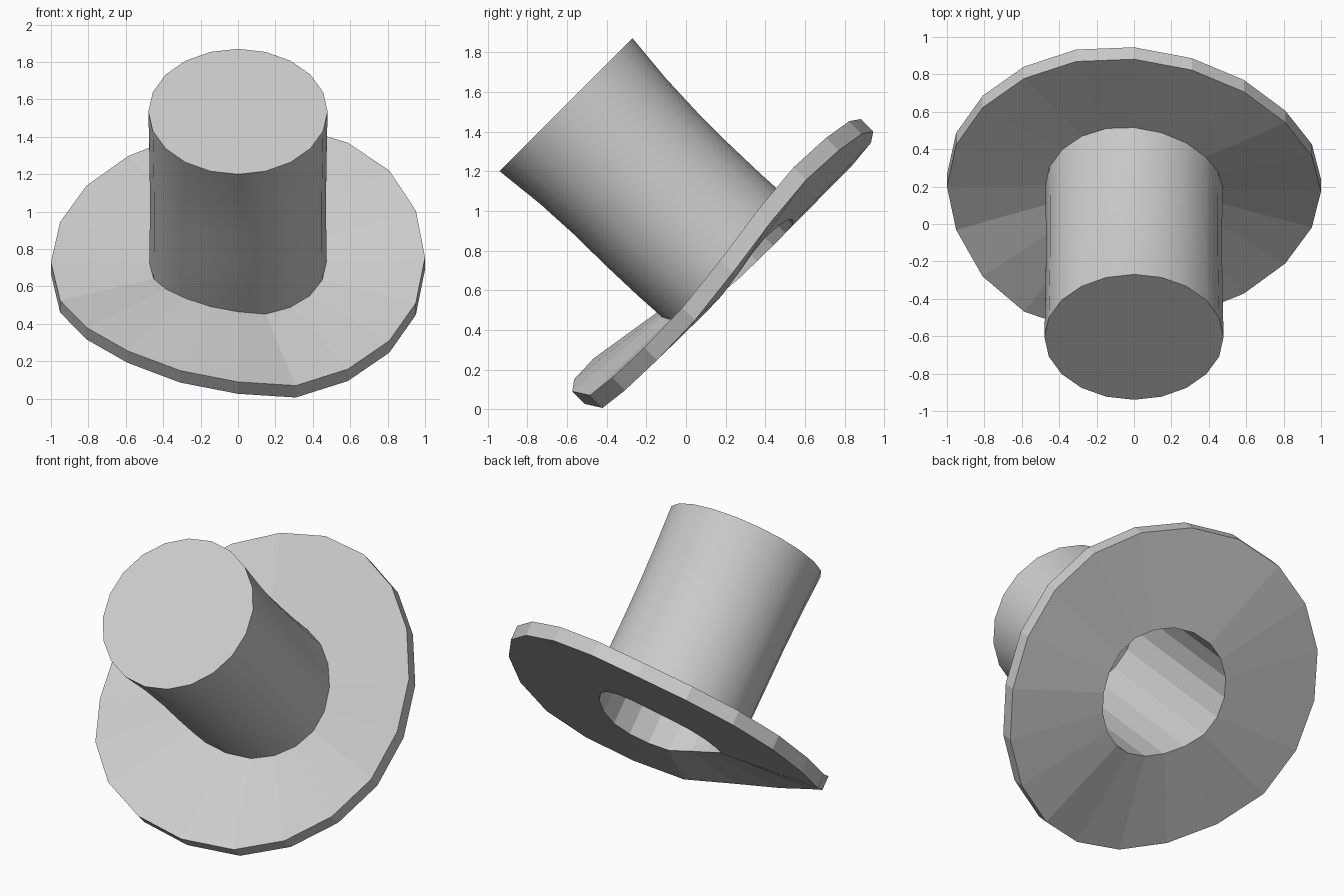
import bpy, bmesh
from math import cos, sin, tau, radians
from mathutils import Matrix

if "Cube" in bpy.data.objects:
    bpy.data.objects.remove(bpy.data.objects["Cube"])

N = 20
CENTRE = 0.658
TILT = Matrix.Rotation(radians(45), 4, 'X')   # the whole hat leans to the front

# height of the wavy brim edge, from the right side round by the back
WAVE = [.41, .454, .479, .468, .445, .412, .38, .367, .366, .369,
        .374, .393, .467, .511, .505, .469, .392, .375, .368, .375]


def ring(rx, front, back, height):
    """20-sided ring; height is a number or a list with one value per corner."""
    pts = []
    for i in range(N):
        a = tau * i / N
        r_y = back if sin(a) > 0 else front
        z = height[i] if isinstance(height, list) else height
        pts.append((rx * cos(a), CENTRE + r_y * sin(a), z))
    return pts


def loft(name, rings, cap=None, smooth=False):
    """Skin a stack of rings, optionally capping the first or last one."""
    bm = bmesh.new()
    loops = [[bm.verts.new(p) for p in r] for r in rings]
    for a, b in zip(loops, loops[1:]):
        for i in range(N):
            j = (i + 1) % N
            bm.faces.new((a[i], a[j], b[j], b[i])).smooth = smooth
    if cap == 'last':
        bm.faces.new(loops[-1])
    elif cap == 'first':
        bm.faces.new(loops[0][::-1])
    bm.transform(TILT)
    mesh = bpy.data.meshes.new(name)
    bm.to_mesh(mesh)
    bm.free()
    obj = bpy.data.objects.new(name, mesh)
    bpy.context.collection.objects.link(obj)
    return obj


THICK = 0.09
inner = [.36 + .5 * (h - .36) for h in WAVE]      # wave fades towards the crown
base = ring(.474, .415, .457, inner)
hole = ring(.40, .40, .40, [h - THICK for h in inner])

# wavy brim: underside, rim, top side
loft("brim", [hole,
              ring(1, 1, 1, [h - THICK for h in WAVE]),
              ring(1, 1, 1, WAVE),
              base])

# waisted crown with a flat top
loft("crown", [base,
               ring(.472, .425, .447, .58),
               ring(.471, .432, .441, .80),
               ring(.472, .434, .441, 1.02),
               ring(.475, .446, .450, 1.25),
               ring(.479, .474, .474, 1.513)], cap='last', smooth=True)

# faceted hollow inside the crown
loft("lining", [ring(.40, .40, .40, 1.42), hole], cap='first')
